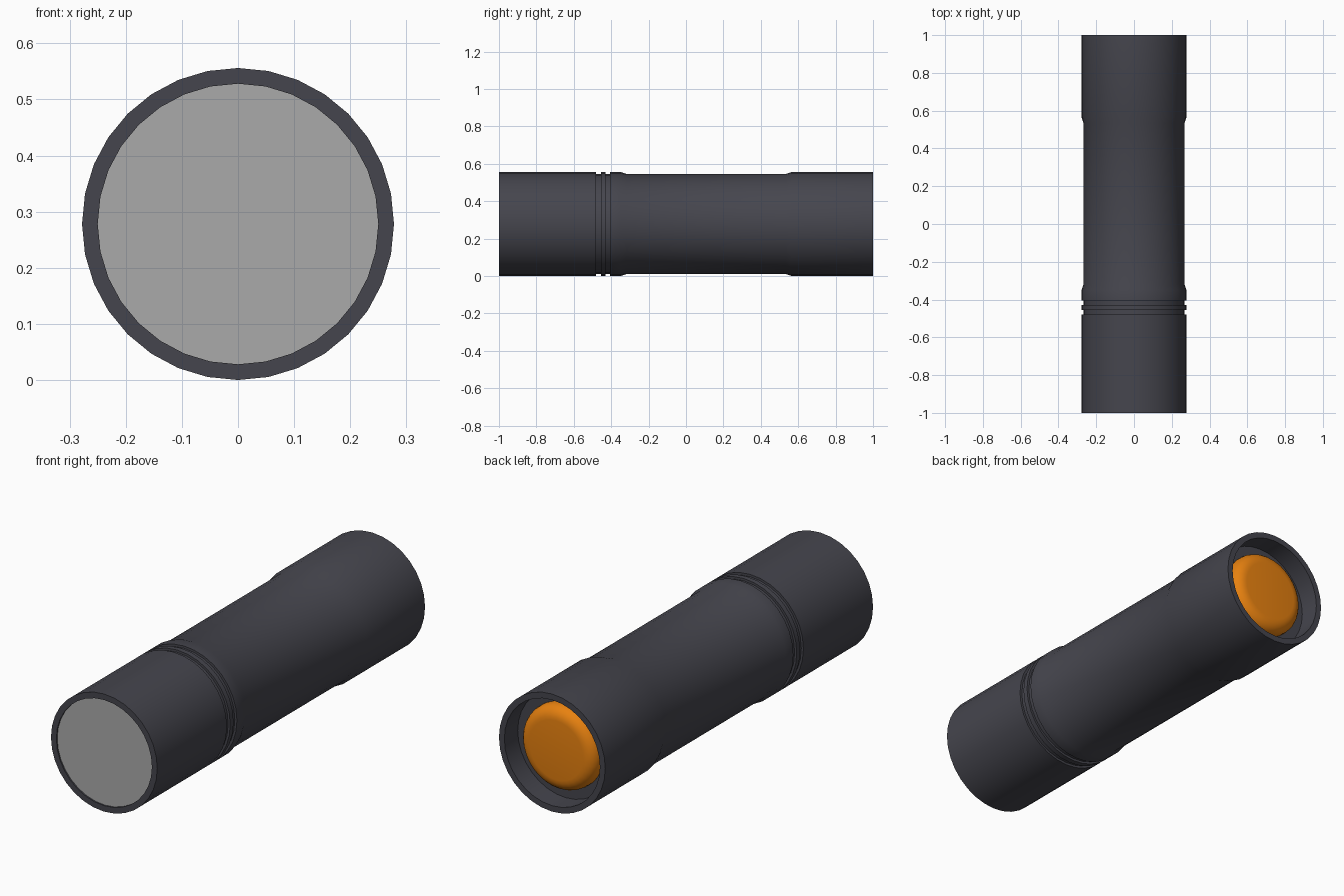
import bpy, bmesh, math

if "Cube" in bpy.data.objects:
    bpy.data.objects.remove(bpy.data.objects["Cube"])

SIDES = 32
AXIS_Z = 0.278  # height of the torch axis


def material(name, rgb):
    m = bpy.data.materials.new(name)
    m.diffuse_color = (*rgb, 1.0)
    m.use_nodes = True
    m.node_tree.nodes["Principled BSDF"].inputs["Base Color"].default_value = m.diffuse_color
    return m


def lathe(name, profile, mat):
    """Revolve (radius, y) points round the y axis; radius 0 makes a pole."""
    bm = bmesh.new()
    rings = []
    for r, y in profile:
        if r == 0:
            rings.append([bm.verts.new((0, y, AXIS_Z))] * SIDES)
            continue
        ring = []
        for i in range(SIDES):
            a = 2 * math.pi * i / SIDES
            ring.append(bm.verts.new((r * math.sin(a), y, AXIS_Z + r * math.cos(a))))
        rings.append(ring)
    for a, b in zip(rings, rings[1:]):
        for i in range(SIDES):
            j = (i + 1) % SIDES
            corners = list(dict.fromkeys((a[i], a[j], b[j], b[i])))
            bm.faces.new(corners)
    bmesh.ops.recalc_face_normals(bm, faces=bm.faces[:])
    me = bpy.data.meshes.new(name)
    bm.to_mesh(me)
    bm.free()
    me.materials.append(mat)
    ob = bpy.data.objects.new(name, me)
    bpy.context.collection.objects.link(ob)
    bpy.ops.object.select_all(action='DESELECT')
    ob.select_set(True)
    bpy.context.view_layer.objects.active = ob
    bpy.ops.object.shade_smooth_by_angle(angle=math.radians(30))
    return ob


dark = material("dark_grey_metal", (0.06, 0.06, 0.075))
glass = material("grey_glass", (0.40, 0.40, 0.40))
orange = material("orange_rubber", (0.80, 0.22, 0.005))

R, GROOVE, GRIP, INNER = 0.278, 0.267, 0.268, 0.25

# Housing: lens seat, head, two grooves, grip, tail and button recess
lathe("housing", [
    (0, -0.98), (INNER, -0.98), (INNER, -1), (R, -1),
    (R, -0.48), (GROOVE, -0.48), (GROOVE, -0.455), (R, -0.455),
    (R, -0.43), (GROOVE, -0.43), (GROOVE, -0.405), (R, -0.405),
    (R, -0.35), (GRIP, -0.32),
    (GRIP, 0.535), (R, 0.565),
    (R, 1), (INNER, 1), (INNER, 0.9), (0, 0.9)], dark)

# Lens: flat disc just inside the head rim
lathe("lens", [(0, -0.993), (INNER, -0.993), (INNER, -0.982), (0, -0.982)], glass)

# Tail button: short cylinder with a rounded edge
button = [(0, 0.89), (0.2, 0.89), (0.2, 0.915)]
for k in range(1, 7):
    t = math.pi / 2 * k / 6
    button.append((0.14 + 0.06 * math.cos(t), 0.915 + 0.055 * math.sin(t)))
lathe("tail_button", button + [(0, 0.97)], orange)
